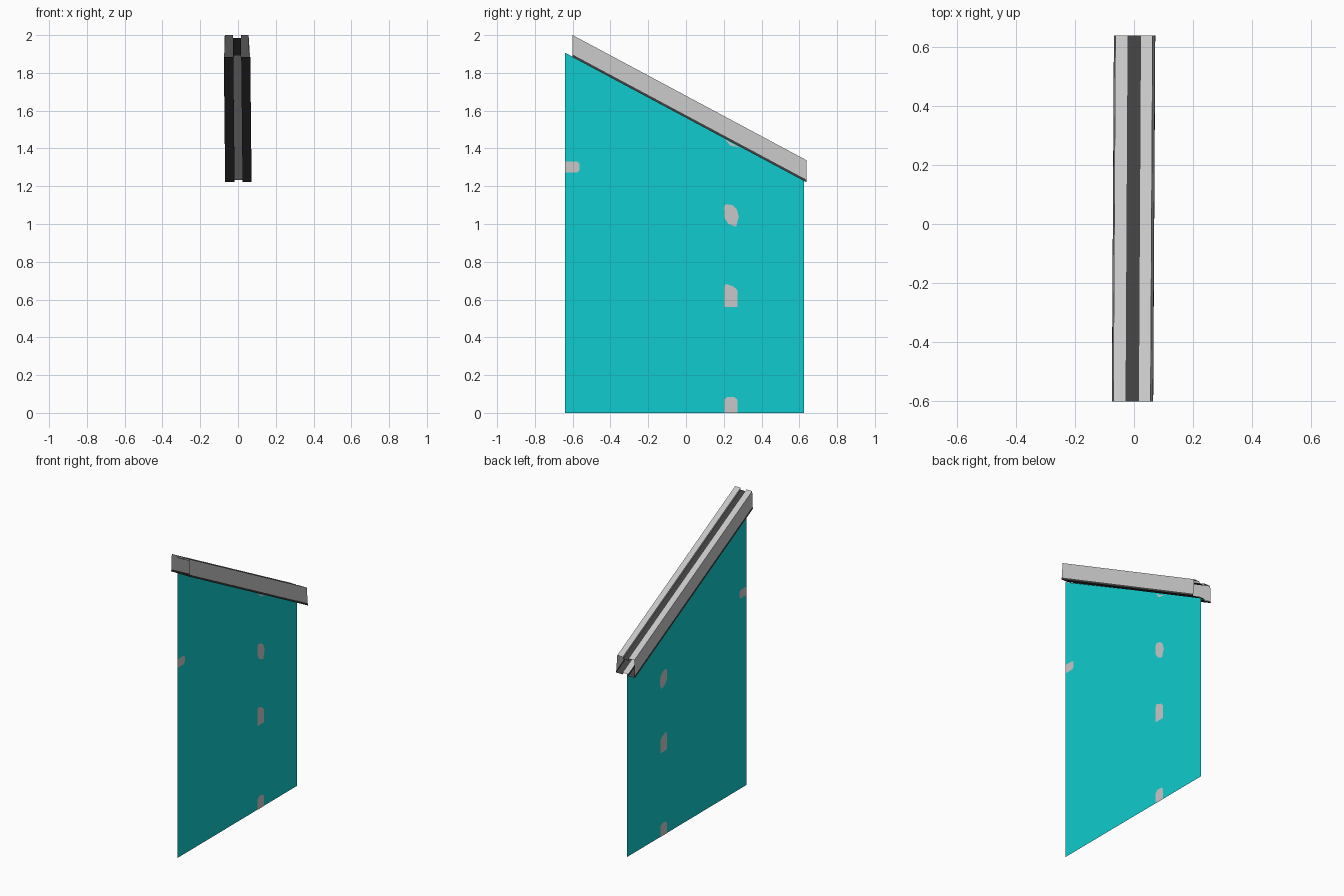
import bpy, bmesh

if "Cube" in bpy.data.objects:
    bpy.data.objects.remove(bpy.data.objects["Cube"])


def material(name, rgb):
    m = bpy.data.materials.new(name)
    m.diffuse_color = (*rgb, 1)
    m.use_nodes = True
    m.node_tree.nodes["Principled BSDF"].inputs["Base Color"].default_value = m.diffuse_color
    return m


TURQUOISE = material("turquoise glass", (0.005, 0.60, 0.61))
GREY = material("light grey metal", (0.57, 0.57, 0.57))
DARK = material("dark rubber", (0.05, 0.05, 0.05))

Y0, Y1 = -0.60, 0.637      # ends of the rail
SLOPE = -0.535             # fall of the rail per unit of y


def rail_top(y):
    return 2.0 + SLOPE * (y - Y0)


def make(name, verts, faces, mats, indices=None):
    me = bpy.data.meshes.new(name)
    me.from_pydata(verts, [], faces)
    for m in mats:
        me.materials.append(m)
    if indices:
        for p, i in zip(me.polygons, indices):
            p.material_index = i
    ob = bpy.data.objects.new(name, me)
    bpy.context.collection.objects.link(ob)
    return ob


def panel(name, outline, mat, x=0.0):
    """Flat sheet in the y-z plane."""
    return make(name, [(x, y, z) for y, z in outline],
                [list(range(len(outline)))], [mat])


# Sloped hollow rail: (x, drop below top line, colour of the wall that follows)
profile = [
    (-0.067, 0.000, 0), (-0.024, 0.000, 0),    # left top, groove side
    (-0.024, 0.014, 1), (0.018, 0.014, 0),     # dark groove floor, groove side
    (0.018, 0.000, 0), (0.059, 0.000, 0),      # right top, right wall
    (0.066, 0.103, 1), (0.068, 0.117, 1),      # dark right lip and underside
    (0.020, 0.117, 1), (0.020, 0.106, 0),      # recessed grey underside
    (-0.022, 0.106, 1), (-0.022, 0.117, 1),    # dark left underside
    (-0.072, 0.117, 1), (-0.070, 0.103, 0),    # dark left lip, left wall
]
n = len(profile)
verts = [(x + s, y, rail_top(y) - d)
         for y, s in ((Y0, -0.003), (Y1, 0.004)) for x, d, _ in profile]
faces = [(i, (i + 1) % n, (i + 1) % n + n, i + n) for i in range(n)]
rail = make("top_rail", verts, faces, [GREY, DARK], [p[2] for p in profile])
bm = bmesh.new()
bm.from_mesh(rail.data)
bmesh.ops.recalc_face_normals(bm, faces=bm.faces)
bm.to_mesh(rail.data)
bm.free()

# Thin glass sheet, its sloped edge meeting the rail underside
panel("glass_panel", [(-0.64, 0), (0.625, 0), (0.625, rail_top(0.625) - 0.108),
                      (-0.64, rail_top(-0.64) - 0.115)], TURQUOISE)

# Grey fixing patches on both faces of the glass
patches = {
    "bottom_patch": [(0.205, 0), (0.272, 0), (0.272, 0.07), (0.255, 0.085),
                     (0.22, 0.085), (0.205, 0.07)],
    "middle_patch": [(0.205, 0.56), (0.272, 0.56), (0.272, 0.65), (0.25, 0.67),
                     (0.21, 0.683), (0.205, 0.67)],
    "upper_patch": [(0.205, 1.03), (0.225, 1.0), (0.265, 0.985), (0.28, 1.04),
                    (0.268, 1.08), (0.245, 1.10), (0.21, 1.105), (0.202, 1.09)],
    "edge_patch": [(-0.64, 1.272), (-0.575, 1.272), (-0.563, 1.285),
                   (-0.563, 1.318), (-0.575, 1.33), (-0.64, 1.33)],
    "rail_patch": [(0.205, 1.449), (0.235, 1.415), (0.285, 1.405)],
}
for name, outline in patches.items():
    for side, x in (("right", 0.0015), ("left", -0.0015)):
        pts = outline if x > 0 else outline[::-1]
        panel(f"{name}_{side}", pts, GREY, x)
